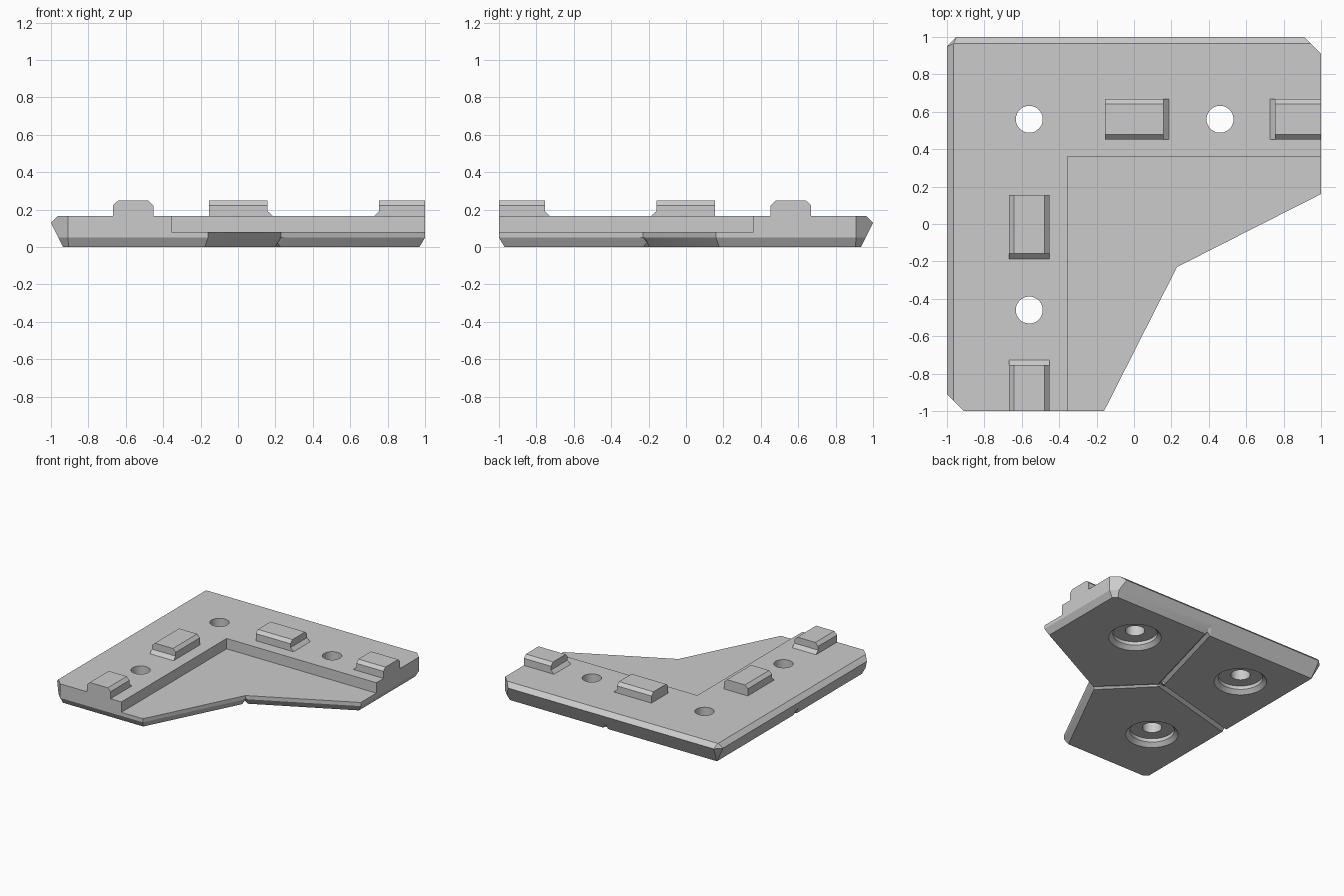
import bpy, bmesh, math
from mathutils import Vector

cube = bpy.data.objects.get("Cube")
if cube:
    bpy.data.objects.remove(cube, do_unlink=True)

grey = bpy.data.materials.new("light_grey")
grey.use_nodes = True
colour = (0.6, 0.6, 0.6, 1)
grey.diffuse_color = colour
grey.node_tree.nodes["Principled BSDF"].inputs["Base Color"].default_value = colour


def finish(bm, name):
    """Turn a bmesh into a linked grey object."""
    mesh = bpy.data.meshes.new(name)
    bm.to_mesh(mesh)
    bm.free()
    mesh.materials.append(grey)
    obj = bpy.data.objects.new(name, mesh)
    bpy.context.collection.objects.link(obj)
    return obj


def wall(bm, rings):
    """Quads between successive rings; returns the vertex loops."""
    loops = [[bm.verts.new(p) for p in ring] for ring in rings]
    for low, high in zip(loops, loops[1:]):
        for i in range(len(low)):
            bm.faces.new((low[i - 1], low[i], high[i], high[i - 1]))
    return loops


def cap(bm, loops, up):
    """Flat fill of an outer loop and any hole loops, facing up or down."""
    edges = []
    for loop in loops:
        for i in range(len(loop)):
            pair = (loop[i - 1], loop[i])
            edges.append(bm.edges.get(pair) or bm.edges.new(pair))
    filled = bmesh.ops.triangle_fill(bm, use_beauty=True, edges=edges, normal=(0, 0, up))
    for f in filled["geom"]:
        if isinstance(f, bmesh.types.BMFace):
            f.normal_update()
            if f.normal.z * up < 0:
                f.normal_flip()


def offset_ring(outline, insets, z):
    """Move every outline edge inward by its own inset."""
    n = len(outline)
    lines = []
    for i, inset in enumerate(insets):
        a, b = Vector(outline[i]), Vector(outline[(i + 1) % n])
        d = (b - a).normalized()
        normal = Vector((-d.y, d.x))
        lines.append((normal, normal.dot(a) + inset))
    ring = []
    for i in range(n):
        (p, c), (q, e) = lines[i - 1], lines[i]
        det = p.x * q.y - p.y * q.x
        ring.append(((c * q.y - e * p.y) / det, (p.x * e - q.x * c) / det, z))
    return ring


def side_rings(outline, levels):
    """Levels: height, then inset of small corner, outer sides, cut corners, the rest."""
    return [offset_ring(outline, [corner, side, cut, end, end, end, end, cut, side], z)
            for z, corner, side, cut, end in levels]


# Bracket body: full outline below, L-shaped frame above
bm = bmesh.new()
head = [(-0.95, 1), (-1, 0.95), (-1, -0.91), (-0.91, -1)]
tail = [(1, 0.91), (0.91, 1)]
web_edge = [(-0.16, -1), (0.23, -0.23), (1, 0.16)]
frame_edge = [(-0.355, -1), (-0.355, 0.36), (1, 0.36)]
lower = wall(bm, side_rings(head + web_edge + tail, [
    (0, 0.06, 0.065, 0.025, 0.03), (0.05, 0.035, 0.04, 0, 0), (0.08, 0.022, 0.025, 0, 0)]))
upper = wall(bm, side_rings(head + frame_edge + tail, [
    (0.08, 0.022, 0.025, 0, 0), (0.13, 0, 0, 0, 0), (0.165, 0.015, 0.035, 0, 0)]))

# Thin inner web floor
floor = [bm.verts.new((x, y, 0.08)) for x, y in web_edge + frame_edge[::-1]]
cap(bm, [floor], 1)

# Screw holes with chamfered counterbores below
profile = ((0.195, 0), (0.165, 0.03), (0.165, 0.058), (0.072, 0.058), (0.072, 0.165))
steps = [-2 * math.pi * i / 48 for i in range(48)]
holes = [wall(bm, [[(x + r * math.cos(a), y + r * math.sin(a), z) for a in steps]
                   for r, z in profile])
         for x, y in ((-0.56, 0.56), (0.46, 0.56), (-0.56, -0.46))]
cap(bm, [lower[0]] + [h[0] for h in holes], -1)
cap(bm, [upper[-1]] + [h[-1] for h in holes], 1)

# Three V grooves underneath, meeting at equal angles
centre = Vector((-0.14, 0.14, 0))
grooves = []
for angle in (-45, 75, 195):
    a = math.radians(angle)
    along, across = Vector((math.cos(a), math.sin(a), 0)), Vector((-math.sin(a), math.cos(a), 0))
    grooves.append((along, across))
    for shift in (-0.022, 0, 0.022):
        bmesh.ops.bisect_plane(bm, geom=bm.verts[:] + bm.edges[:] + bm.faces[:], dist=1e-5,
                               plane_co=centre + across * shift, plane_no=across)
for v in bm.verts:
    rel = v.co - centre
    if abs(v.co.z) < 1e-4 and any(rel.dot(along) > -1e-3 and abs(rel.dot(across)) < 1e-3
                                  for along, across in grooves):
        v.co.z = 0.025
bracket = finish(bm, "corner_bracket")


# Locating lugs, each with a sloped foot at one end
def solid(name, rings):
    bm = bmesh.new()
    loops = wall(bm, rings)
    bm.faces.new(loops[0])
    bm.faces.new(loops[-1])
    bmesh.ops.recalc_face_normals(bm, faces=bm.faces[:])
    finish(bm, name)


def lug(name, flat_end, foot_end, mirrored):
    place = (lambda x, y, z: (-y, -x, z)) if mirrored else (lambda x, y, z: (x, y, z))
    section = [(0.453, 0.165), (0.668, 0.165), (0.668, 0.223),
               (0.642, 0.248), (0.478, 0.248), (0.453, 0.223)]
    solid(name, [[place(x, y, z) for y, z in section] for x in (flat_end, foot_end)])
    tip = foot_end + math.copysign(0.028, foot_end - flat_end)
    wedge = [(foot_end, 0.165), (tip, 0.165), (foot_end, 0.192)]
    solid(name + "_foot", [[place(x, y, z) for x, z in wedge] for y in (0.453, 0.668)])


for arm, mirrored in (("back", False), ("right", True)):
    lug(arm + "_inner_lug", -0.155, 0.158, mirrored)
    lug(arm + "_end_lug", 1, 0.755, mirrored)

# Smooth the round holes, keep edges sharp
bpy.ops.object.select_all(action="DESELECT")
bracket.select_set(True)
bpy.context.view_layer.objects.active = bracket
bpy.ops.object.shade_smooth_by_angle(angle=math.radians(20))
